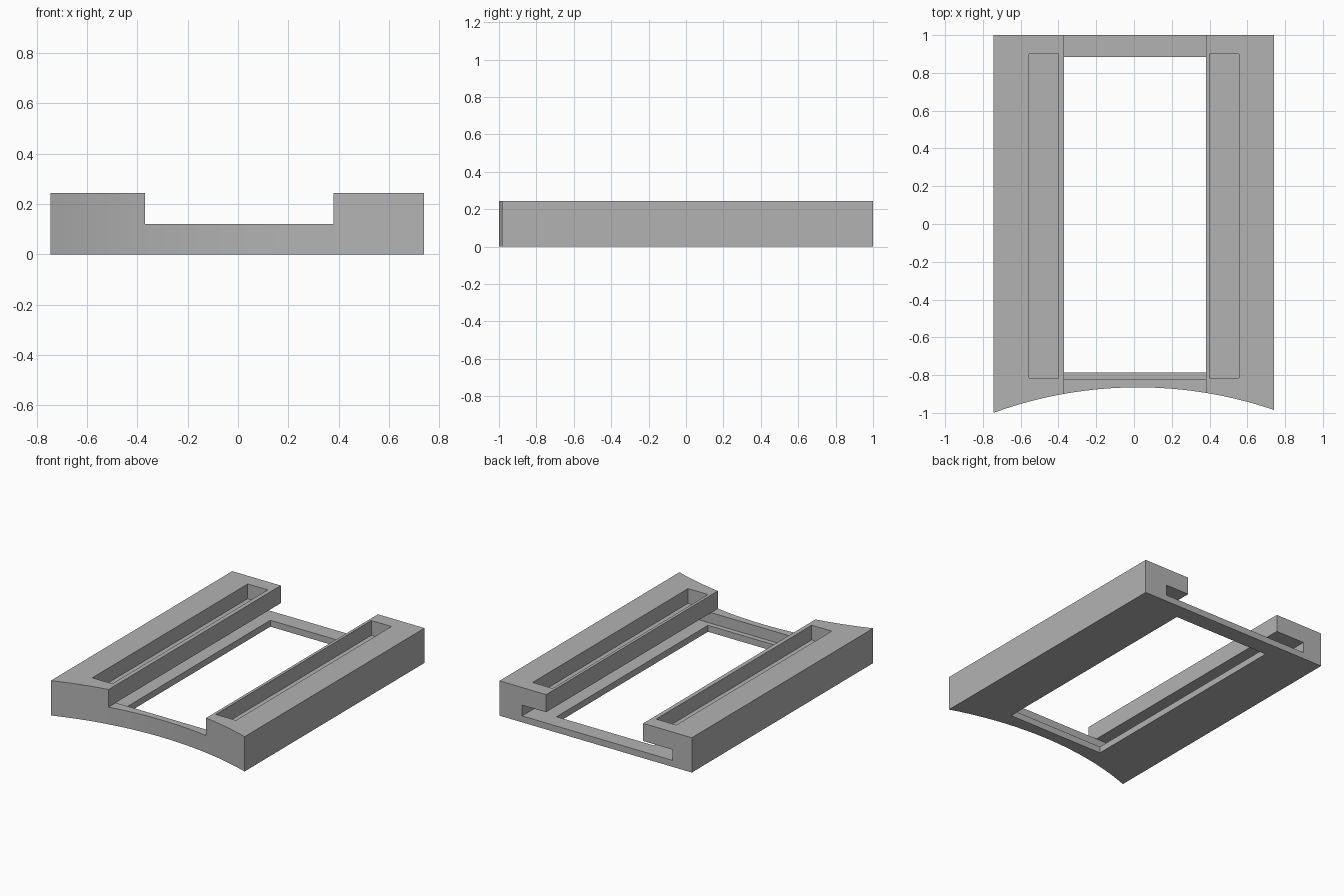
import bpy, bmesh, math

default = bpy.data.objects.get("Cube")
if default:
    bpy.data.objects.remove(default, do_unlink=True)

grey = bpy.data.materials.new("plain_grey")
grey.use_nodes = True
colour = (0.45, 0.45, 0.45, 1)
grey.diffuse_color = colour
grey.node_tree.nodes["Principled BSDF"].inputs["Base Color"].default_value = colour


def prism(name, outline, z0, z1):
    """Extrude a flat outline from z0 up to z1."""
    bm = bmesh.new()
    base = bm.faces.new([bm.verts.new((x, y, z0)) for x, y in outline])
    top = bmesh.ops.extrude_face_region(bm, geom=[base])["geom"]
    bmesh.ops.translate(bm, vec=(0, 0, z1 - z0),
                        verts=[v for v in top if isinstance(v, bmesh.types.BMVert)])
    bmesh.ops.recalc_face_normals(bm, faces=bm.faces[:])
    mesh = bpy.data.meshes.new(name)
    bm.to_mesh(mesh)
    bm.free()
    mesh.materials.append(grey)
    obj = bpy.data.objects.new(name, mesh)
    bpy.context.collection.objects.link(obj)
    return obj


def block(name, x0, x1, y0, y1, z0, z1):
    return prism(name, [(x0, y0), (x1, y0), (x1, y1), (x0, y1)], z0, z1)


# Body outline: straight sides and back, concave arc along the front
left, right, height = -0.745, 0.74, 0.243
radius, arc_x, arc_y, steps = 2.235, 0.02, -0.865, 48
front = []
for i in range(steps + 1):
    x = left + (right - left) * i / steps
    front.append((x, arc_y - radius + math.sqrt(radius**2 - (x - arc_x)**2)))
body = prism("slotted_frame", front + [(right, 1), (left, 1)], 0, height)

# Cutters: channel between rails, sliding slot open at the back,
# window through the floor, and a shallow pocket in each rail
shelf, floor, pocket_floor = 0.12, 0.045, 0.14
cutters = [
    block("channel_cutter", -0.37, 0.38, -1.2, 1.2, shelf, 0.5),
    block("slot_cutter", -0.595, 0.565, -0.82, 1.2, floor, shelf),
    block("window_cutter", -0.37, 0.38, -0.785, 0.885, -0.2, 0.08),
    block("right_pocket_cutter", -0.555, -0.40, -0.815, 0.90, pocket_floor, 0.5),
    block("left_pocket_cutter", 0.40, 0.555, -0.815, 0.90, pocket_floor, 0.5),
]
for cutter in cutters:
    cutter.hide_render = True
    mod = body.modifiers.new(cutter.name, "BOOLEAN")
    mod.operation = "DIFFERENCE"
    mod.solver = "EXACT"
    mod.object = cutter

# Bake the cuts and drop the cutters
bpy.context.view_layer.update()
evaluated = body.evaluated_get(bpy.context.evaluated_depsgraph_get())
result = bpy.data.meshes.new_from_object(evaluated)
body.modifiers.clear()
body.data = result
for cutter in cutters:
    bpy.data.objects.remove(cutter, do_unlink=True)

# Smooth the arc, keep the corners crisp
bpy.ops.object.select_all(action="DESELECT")
body.select_set(True)
bpy.context.view_layer.objects.active = body
bpy.ops.object.shade_smooth_by_angle(angle=math.radians(30))
